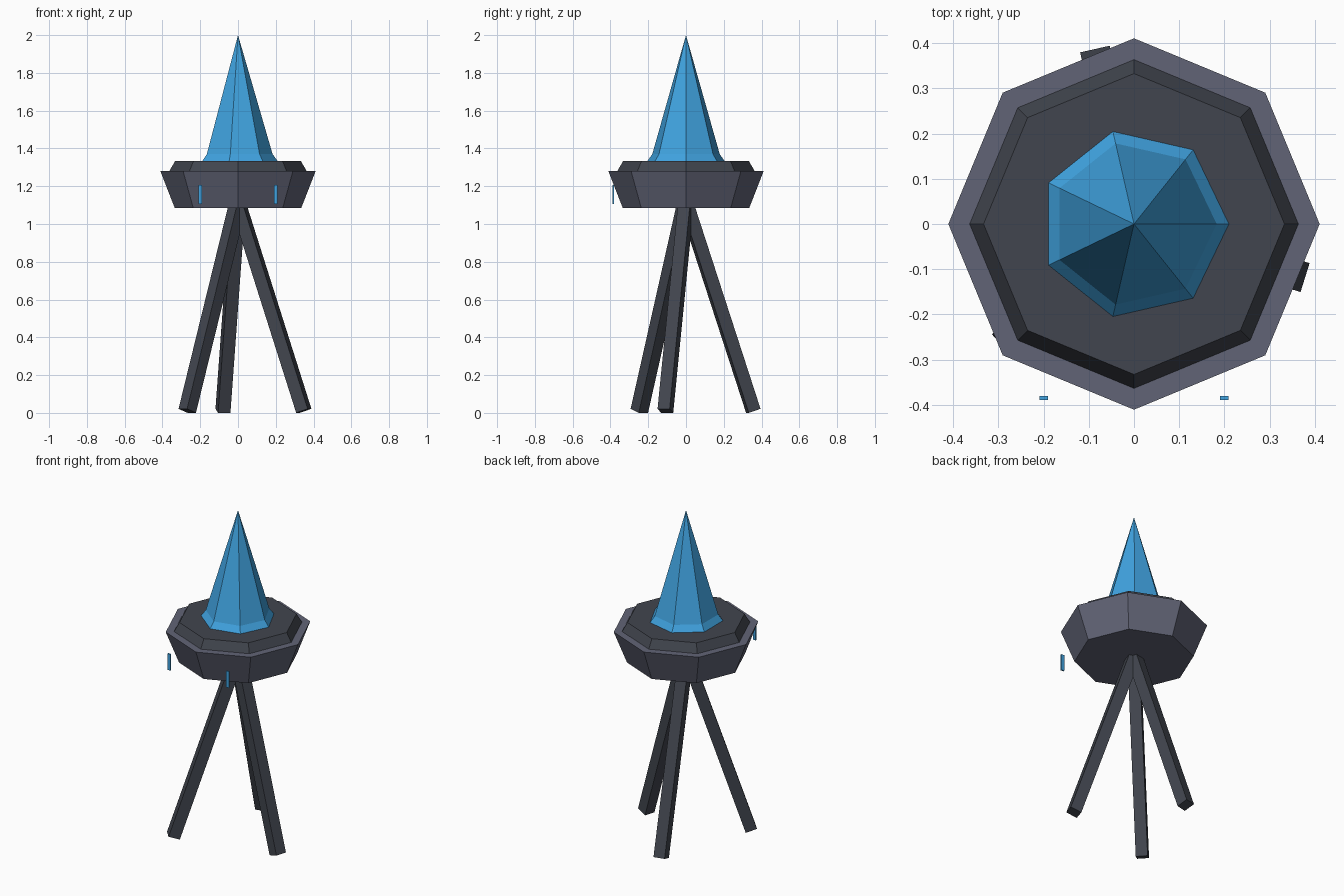
import bpy, bmesh
from math import cos, sin, pi, radians
from mathutils import Vector

cube = bpy.data.objects.get("Cube")
if cube:
    bpy.data.objects.remove(cube, do_unlink=True)


def material(name, rgb):
    lin = [((c / 255 + 0.055) / 1.055) ** 2.4 for c in rgb] + [1]
    m = bpy.data.materials.new(name)
    m.use_nodes = True
    m.diffuse_color = lin
    m.node_tree.nodes["Principled BSDF"].inputs["Base Color"].default_value = lin
    return m


blue = material("flame blue", (64, 163, 224))
iron = material("grey iron", (97, 100, 118))
dark = material("dark charcoal", (65, 69, 78))


def finish(name, bm, mat):
    bmesh.ops.recalc_face_normals(bm, faces=bm.faces)
    mesh = bpy.data.meshes.new(name)
    bm.to_mesh(mesh)
    bm.free()
    mesh.materials.append(mat)
    ob = bpy.data.objects.new(name, mesh)
    bpy.context.collection.objects.link(ob)
    return ob


def lathe(name, sides, profile, mat):
    """Stack flat-sided rings of (radius, z); radius 0 makes a point."""
    bm = bmesh.new()
    rings = []
    for r, z in profile:
        n = sides if r else 1
        rings.append([bm.verts.new((r * cos(2 * pi * i / sides),
                                    r * sin(2 * pi * i / sides), z)) for i in range(n)])
    for a, b in zip(rings, rings[1:]):
        for i in range(sides):
            j = (i + 1) % sides
            if len(b) == 1:
                bm.faces.new((a[i], a[j], b[0]))
            else:
                bm.faces.new((a[i], a[j], b[j], b[i]))
    for ring in (rings[0], rings[-1]):
        if len(ring) > 1:
            bm.faces.new(ring)
    return finish(name, bm, mat)


def box(name, size, centre, mat):
    bm = bmesh.new()
    bmesh.ops.create_cube(bm, size=1)
    bmesh.ops.scale(bm, vec=size, verts=bm.verts)
    ob = finish(name, bm, mat)
    ob.location = centre
    return ob


# Octagonal bowl, coal bed and seven-sided flame
lathe("bowl", 8, [(0.335, 1.085), (0.411, 1.28)], iron)
lathe("coal_bed", 8, [(0.365, 1.278), (0.333, 1.333)], dark)
lathe("flame", 7, [(0.21, 1.333), (0.183, 1.37), (0, 2)], blue)

# Three square legs leaning in to meet under the bowl
for i, name in enumerate(("left_leg", "back_leg", "right_leg")):
    a = radians(-17.4 + 120 * i)
    out = Vector((cos(a), sin(a), 0))
    foot = out * 0.365 + Vector((0, 0, 0.011))
    top = out * 0.003 + Vector((0, 0, 1.1))
    axis = top - foot
    leg = box(name, (0.067, 0.067, axis.length), (foot + top) / 2, dark)
    tilt = Vector((0, 0, 1)).rotation_difference(Vector((-0.362, 0, 1.089)))
    e = tilt.to_euler()
    leg.rotation_euler = (0, e.y, a)

# Thin plates in front of the bowl
for side, x in (("left", 0.2), ("right", -0.2)):
    box(side + "_front_plate", (0.019, 0.009, 0.1), (x, -0.385, 1.156), blue)
